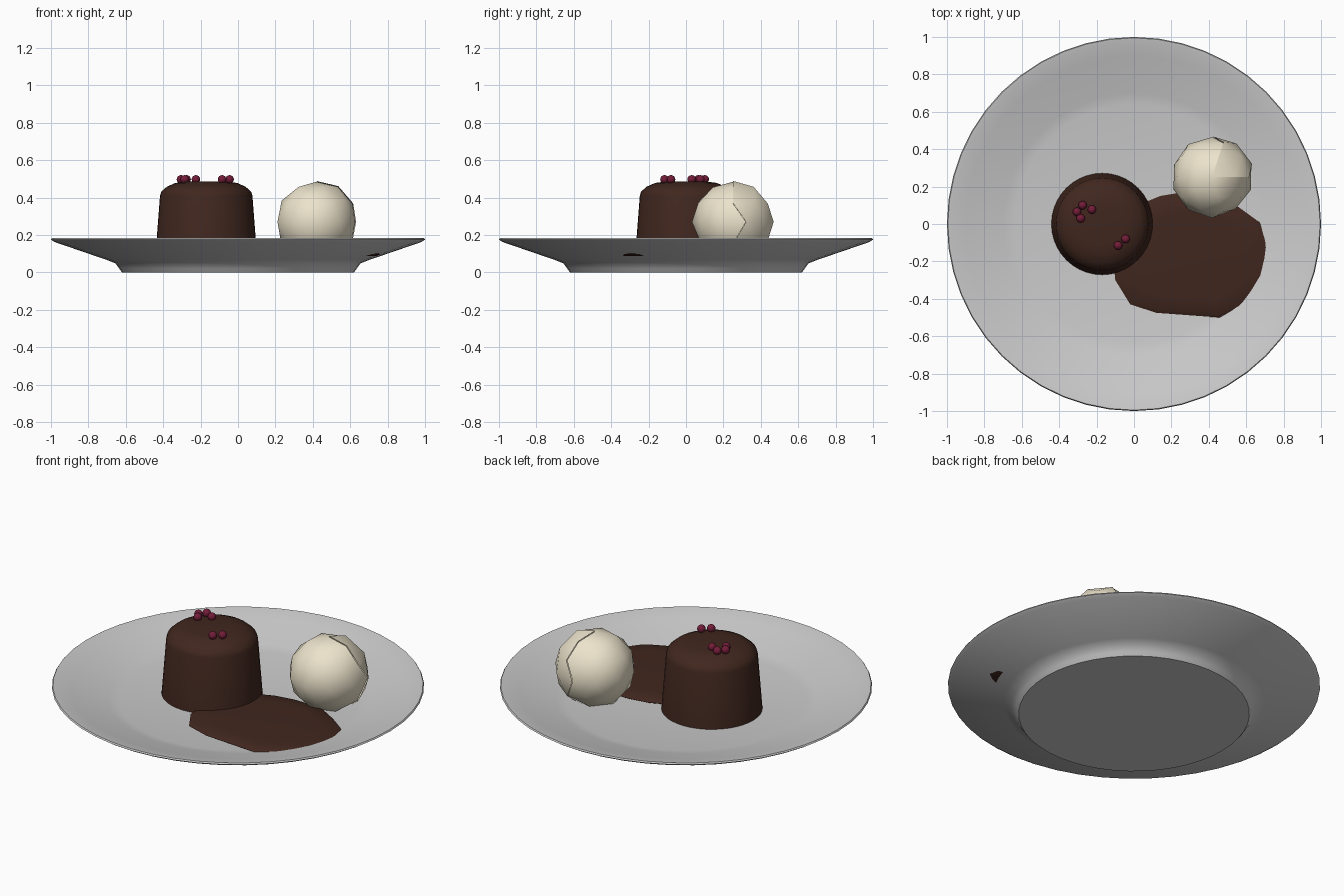
import bpy, bmesh, math, random
from mathutils import Vector

if "Cube" in bpy.data.objects:
    bpy.data.objects.remove(bpy.data.objects["Cube"])

random.seed(4)


def material(name, rgb):
    m = bpy.data.materials.new(name)
    m.diffuse_color = (*rgb, 1)
    m.use_nodes = True
    m.node_tree.nodes["Principled BSDF"].inputs["Base Color"].default_value = m.diffuse_color
    return m


china = material("china", (0.78, 0.78, 0.75))
chocolate = material("chocolate", (0.052, 0.02, 0.013))
cream = material("cream", (0.84, 0.77, 0.6))
berry_red = material("berry_red", (0.17, 0.012, 0.04))


def finish(bm, name, mat, loc=(0, 0, 0), angle=40):
    mesh = bpy.data.meshes.new(name)
    bm.to_mesh(mesh)
    bm.free()
    mesh.materials.append(mat)
    ob = bpy.data.objects.new(name, mesh)
    ob.location = loc
    bpy.context.collection.objects.link(ob)
    bpy.ops.object.select_all(action='DESELECT')
    ob.select_set(True)
    bpy.context.view_layer.objects.active = ob
    bpy.ops.object.shade_smooth_by_angle(angle=math.radians(angle))
    return ob


def lathe(name, profile, sides, mat, loc=(0, 0, 0), angle=40):
    """Spin an (r, z) profile that starts and ends on the axis."""
    bm = bmesh.new()
    verts = [bm.verts.new((r, 0, z)) for r, z in profile]
    edges = [bm.edges.new(p) for p in zip(verts, verts[1:])]
    bmesh.ops.spin(bm, geom=verts + edges, cent=(0, 0, 0), axis=(0, 0, 1),
                   angle=math.tau, steps=sides, use_merge=True)
    bmesh.ops.remove_doubles(bm, verts=bm.verts, dist=1e-4)
    bmesh.ops.recalc_face_normals(bm, faces=bm.faces)
    return finish(bm, name, mat, loc, angle)


# Plate with foot, sloping rim and shallow well
lathe("plate", [(0, 0), (0.62, 0), (0.635, 0.02), (0.655, 0.048), (0.70, 0.066),
                (0.98, 0.162), (1.0, 0.175), (0.995, 0.183), (0.975, 0.18),
                (0.90, 0.16), (0.70, 0.102), (0.64, 0.09), (0, 0.09)], 48, china)

# Chocolate cake
lathe("cake", [(0, 0.085), (0.272, 0.085), (0.247, 0.41), (0.24, 0.432),
               (0.21, 0.458), (0.165, 0.478), (0.11, 0.485), (0, 0.485)],
      40, chocolate, (-0.17, 0, 0))

# Sauce pool: stacked, slightly inset outlines
outline = [(0.02, 0.10), (0.14, 0.15), (0.26, 0.17), (0.42, 0.17), (0.56, 0.09),
           (0.67, 0.01), (0.72, -0.10), (0.76, -0.30), (0.65, -0.38),
           (0.57, -0.45), (0.46, -0.50), (0.12, -0.475), (-0.02, -0.43),
           (-0.10, -0.30), (-0.12, -0.12)]
centre = Vector((0.32, -0.17))
bm = bmesh.new()
rings = []
for k, z in ((0.96, 0.088), (1.0, 0.097), (0.95, 0.107), (0.7, 0.113)):
    rings.append([bm.verts.new((*(centre + (Vector(p) - centre) * k), z)) for p in outline])
for a, b in zip(rings, rings[1:]):
    for i in range(len(a)):
        j = (i + 1) % len(a)
        bm.faces.new((a[i], a[j], b[j], b[i]))
bm.faces.new(rings[0])
bm.faces.new(rings[-1])
bmesh.ops.recalc_face_normals(bm, faces=bm.faces)
finish(bm, "sauce", chocolate)

# Ice cream scoop: lumpy low-poly ball with a jagged split
bm = bmesh.new()
bmesh.ops.create_icosphere(bm, subdivisions=2, radius=0.217)
for v in bm.verts:
    v.co *= random.uniform(0.975, 1.02)
shell = [f for f in bm.faces
         if f.calc_center_median().x > 0.03 and f.calc_center_median().y > 0.01]
split = bmesh.ops.split(bm, geom=shell)
for v in [g for g in split["geom"] if isinstance(g, bmesh.types.BMVert)]:
    v.co *= 1.02
finish(bm, "ice_cream_scoop", cream, (0.418, 0.252, 0.27), 50)

# Berries on the cake
for i, (x, y) in enumerate([(-0.275, 0.10), (-0.225, 0.077), (-0.305, 0.065),
                            (-0.285, 0.03), (-0.045, -0.08), (-0.085, -0.115)]):
    bm = bmesh.new()
    bmesh.ops.create_uvsphere(bm, u_segments=16, v_segments=8, radius=0.023)
    finish(bm, f"berry_{i + 1}", berry_red, (x, y, 0.497))
